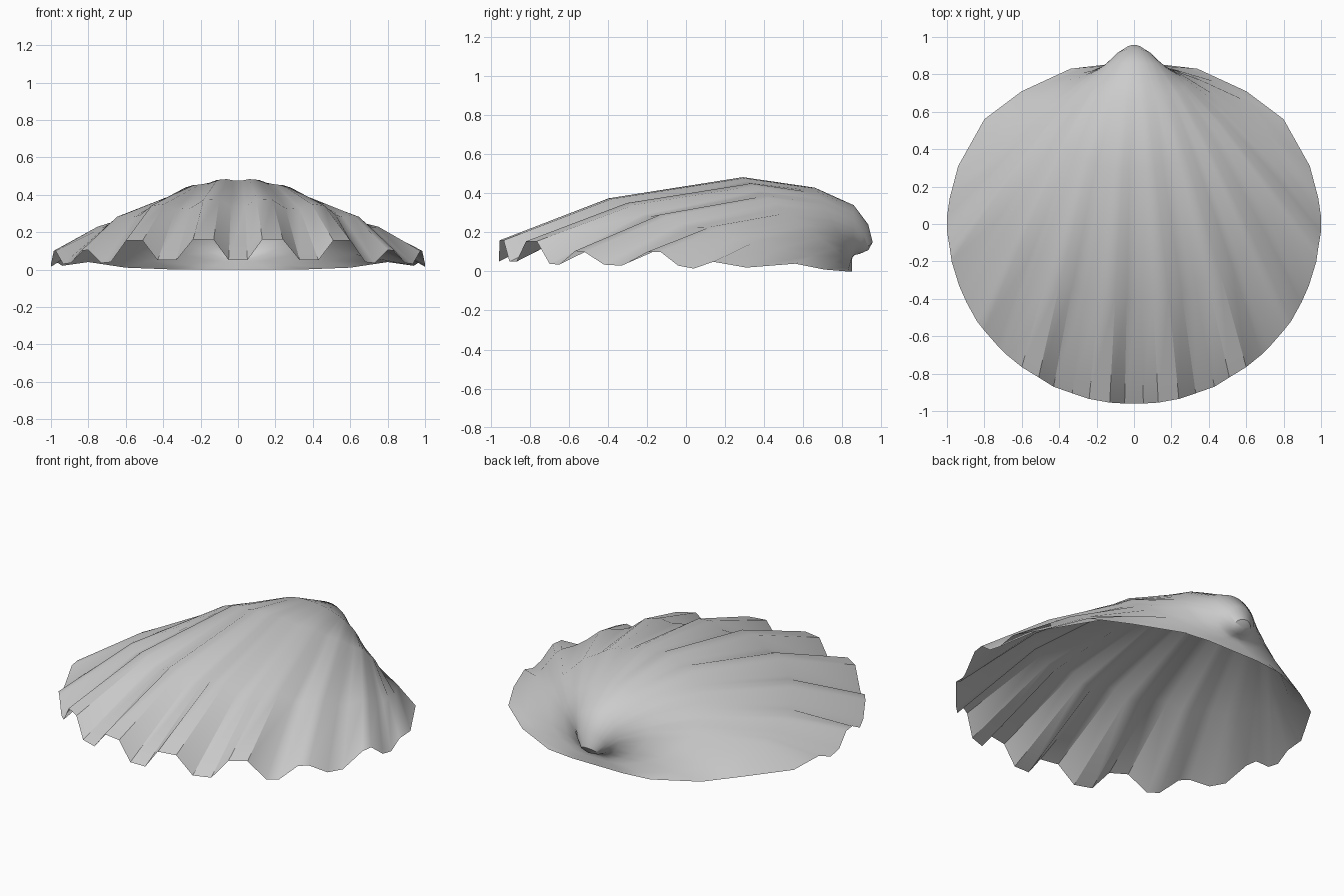
import bpy, bmesh

if "Cube" in bpy.data.objects:
    bpy.data.objects.remove(bpy.data.objects["Cube"])

# Right half of the rippled rim, front to hinge (x, y, z)
HALF = [(.05, -.96, .05), (.13, -.955, .16), (.24, -.935, .16), (.33, -.905, .05),
        (.43, -.87, .05), (.51, -.82, .155), (.60, -.765, .155), (.68, -.70, .04),
        (.73, -.65, .035), (.80, -.57, .105), (.84, -.52, .10), (.895, -.42, .035),
        (.935, -.33, .03), (.975, -.20, .10), (.985, -.13, .10), (1, -.04, .03),
        (1, .04, .015), (.985, .14, .05), (.94, .31, .02), (.80, .56, .04),
        (.60, .71, .01), (.34, .83, 0), (.17, .85, 0)]
rim = HALF + [(0, .85, 0)] + [(-x, y, z) for x, y, z in reversed(HALF)]

# Growth rings: front (y, z), hinge (y, z), half width, ripple strength
RINGS = [((-.96, .10), (.85, .00), 1.00, 1.0),
         ((-.40, .355), (.85, .02), .77, .35),
         ((.29, .48), (.85, .045), .47, .08),
         ((.66, .43), (.85, .06), .28, 0),
         ((.86, .34), (.855, .075), .15, 0),
         ((.935, .24), (.865, .085), .10, 0),
         ((.957, .15), (.89, .09), .055, 0)]

bm = bmesh.new()
loops = []
for (fy, fz), (by, bz), width, ripple in RINGS:
    loop = []
    for x, y, z in rim:
        t = (.85 - y) / 1.81
        dz = (z - .10 * t) * ripple
        loop.append(bm.verts.new((x * width, by + (fy - by) * t,
                                  bz + (fz - bz) * t + dz)))
    loops.append(loop)

# Skin between rings, then close at the beak tip
n = len(rim)
for outer, inner in zip(loops, loops[1:]):
    for i in range(n):
        j = (i + 1) % n
        bm.faces.new((outer[i], outer[j], inner[j], inner[i]))
tip = bm.verts.new((0, .935, .11))
for i in range(n):
    bm.faces.new((loops[-1][i], loops[-1][(i + 1) % n], tip))

mesh = bpy.data.meshes.new("scallop_shell")
bm.to_mesh(mesh)
bm.free()
shell = bpy.data.objects.new("scallop_shell", mesh)
bpy.context.collection.objects.link(shell)
bpy.context.view_layer.objects.active = shell
shell.select_set(True)
bpy.ops.object.shade_smooth_by_angle(angle=0.6)
